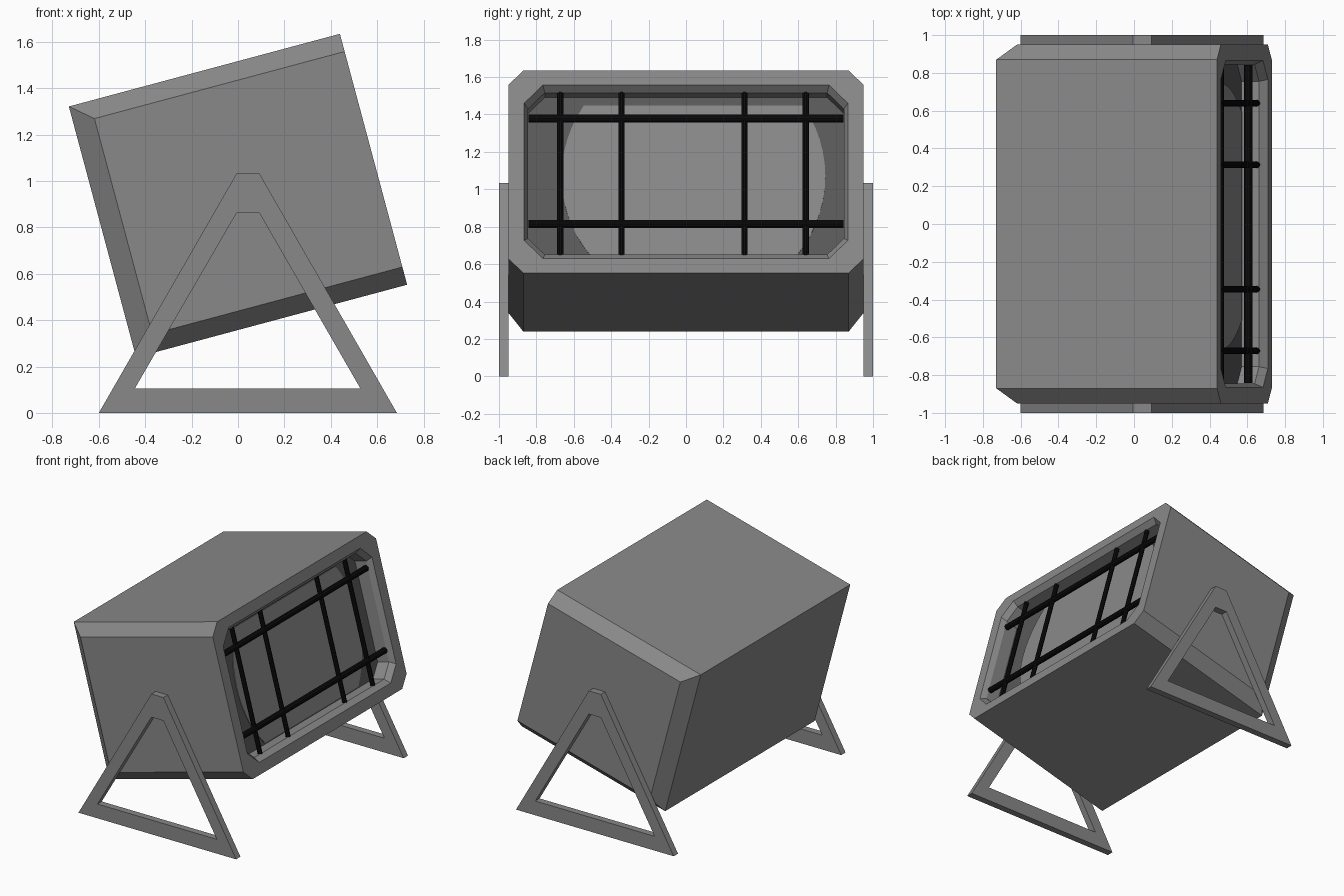
import bpy, bmesh, math
from mathutils import Matrix, Vector

if "Cube" in bpy.data.objects:
    bpy.data.objects.remove(bpy.data.objects["Cube"])

# Local housing frame: x = depth towards the opening, y = width, z = height
TILT = Matrix.Translation((0, 0, 0.937)) @ Matrix.Rotation(math.radians(-15), 4, 'Y')


def material(name, v):
    m = bpy.data.materials.new(name)
    m.diffuse_color = (v, v, v, 1)
    m.use_nodes = True
    m.node_tree.nodes["Principled BSDF"].inputs["Base Color"].default_value = m.diffuse_color
    return m


GREY = material("mid grey", 0.25)
DARK = material("dark grey", 0.10)
BLACK = material("black", 0.004)


def finish(name, bm, mats, matrix=None, fix=True):
    if fix:
        bmesh.ops.recalc_face_normals(bm, faces=bm.faces[:])
    if matrix:
        bm.transform(matrix)
    me = bpy.data.meshes.new(name)
    bm.to_mesh(me)
    bm.free()
    for m in mats:
        me.materials.append(m)
    ob = bpy.data.objects.new(name, me)
    bpy.context.scene.collection.objects.link(ob)
    return ob


def octagon(x, hy, hz, cy, cz):
    pts = [(hy, hz - cz), (hy - cy, hz), (cy - hy, hz), (-hy, hz - cz),
           (-hy, cz - hz), (cy - hy, -hz), (hy - cy, -hz), (hy, cz - hz)]
    return [Vector((x, y, z)) for y, z in pts]


# Housing: chamfered shell with a bevelled, recessed front opening
bm = bmesh.new()
back = octagon(-0.605, 0.95, 0.56, 0.08, 0.079)
for p in back:
    if abs(p.y) > 0.9:
        p.x = -0.512
rings = [back,
         octagon(0.605, 0.95, 0.56, 0.08, 0.079),
         octagon(0.605, 0.865, 0.48, 0.10, 0.10),
         octagon(0.565, 0.845, 0.448, 0.09, 0.09),
         octagon(0.47, 0.845, 0.448, 0.09, 0.09)]
loops = [[bm.verts.new(p) for p in r] for r in rings]
for a, b in zip(loops, loops[1:]):
    for i in range(8):
        j = (i + 1) % 8
        bm.faces.new((a[i], a[j], b[j], b[i]))
b = loops[0]
bm.faces.new((b[1], b[2], b[5], b[6]))
bm.faces.new((b[0], b[1], b[6], b[7]))
bm.faces.new((b[2], b[3], b[4], b[5]))
floor = bm.faces.new(loops[-1])
floor.material_index = 1
finish("housing", bm, [GREY, DARK], TILT)

# Lamp disc: thin round plate trimmed to the recess height
bm = bmesh.new()
N, R, CY, CZ, LIM = 64, 0.705, 0.04, 0.01, 0.446
pts = []
for i in range(N):
    a = 2 * math.pi * i / N
    z = CZ + R * math.sin(a)
    if abs(z) <= LIM:
        pts.append((CY + R * math.cos(a), z))
f = bm.faces.new([bm.verts.new((0.471, y, z)) for y, z in pts])
ext = bmesh.ops.extrude_face_region(bm, geom=[f])["geom"]
bmesh.ops.translate(bm, vec=(0.005, 0, 0),
                    verts=[g for g in ext if isinstance(g, bmesh.types.BMVert)])
finish("lamp_disc", bm, [GREY], TILT)


# Guard bars across the opening
def bar(name, radius, length, loc, axis):
    bm = bmesh.new()
    bmesh.ops.create_cone(bm, cap_ends=True, segments=10, radius1=radius,
                          radius2=radius, depth=length)
    rot = Matrix.Rotation(math.radians(90), 4, 'X') if axis == 'Y' else Matrix()
    finish(name, bm, [BLACK], TILT @ Matrix.Translation(loc) @ rot)


for i, z in enumerate((0.31, -0.275)):
    bar(f"cross_bar_{i}", 0.022, 1.685, (0.553, 0, z), 'Y')
for i, y in enumerate((-0.672, -0.345, 0.313, 0.64)):
    bar(f"upright_bar_{i}", 0.017, 0.91, (0.553, y, 0), 'Z')

# Triangular side stands
OUTER = [(-0.60, 0), (0.685, 0), (0.092, 1.033), (-0.006, 1.033)]
INNER = [(-0.445, 0.105), (0.528, 0.105), (0.092, 0.862), (-0.006, 0.862)]
for side, name in ((-1, "stand_near"), (1, "stand_far")):
    bm = bmesh.new()
    ring = [[bm.verts.new((x, side * y, z)) for x, z in prof]
            for prof, y in ((OUTER, 0.95), (OUTER, 1.0), (INNER, 1.0), (INNER, 0.95))]
    for k in range(4):
        a, c = ring[k], ring[(k + 1) % 4]
        for i in range(4):
            j = (i + 1) % 4
            bm.faces.new((a[i], a[j], c[j], c[i]))
    finish(name, bm, [GREY])
